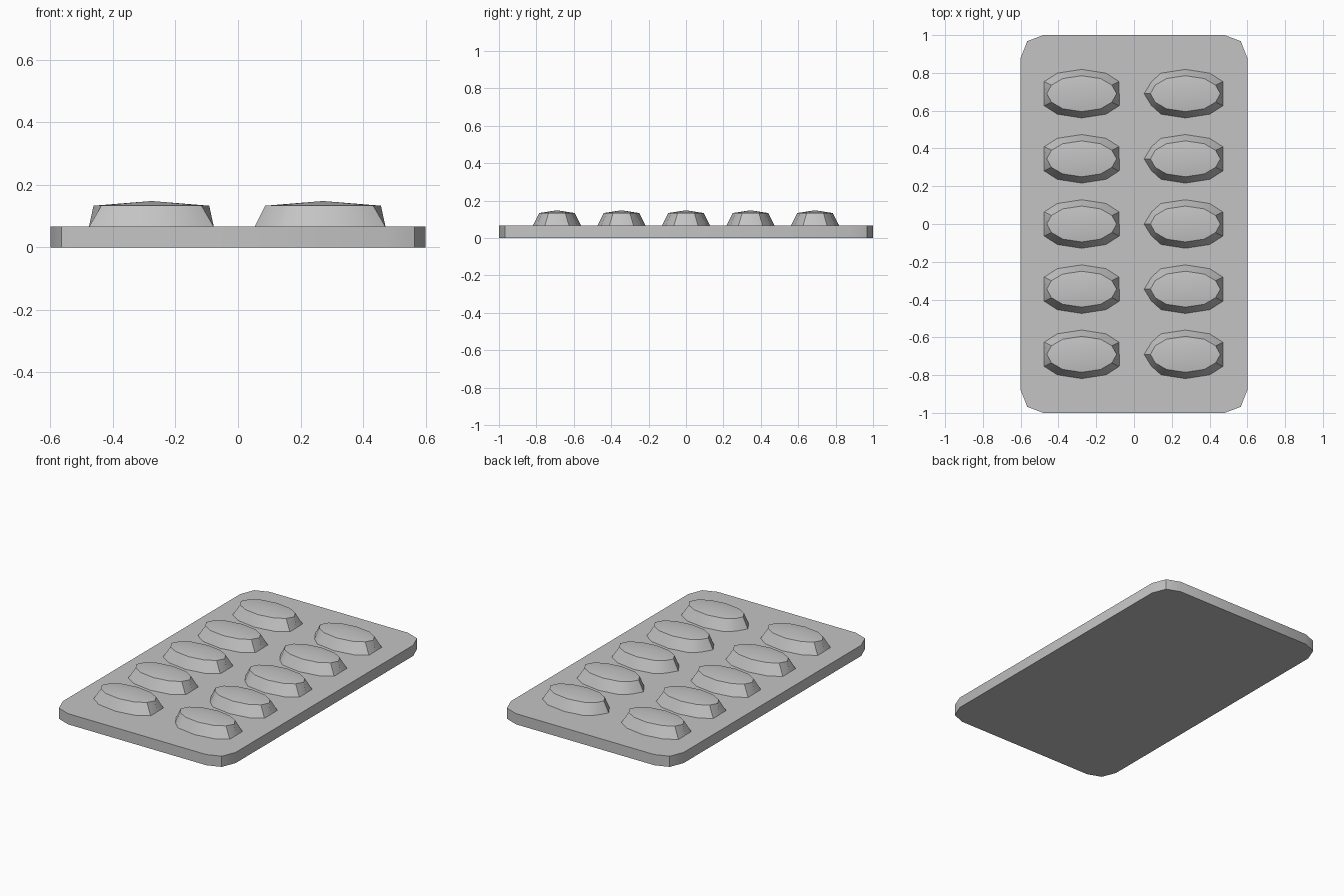
import bpy, bmesh

if "Cube" in bpy.data.objects:
    bpy.data.objects.remove(bpy.data.objects["Cube"])

grey = bpy.data.materials.new("foil_grey")
grey.diffuse_color = (0.55, 0.55, 0.55, 1)
grey.use_nodes = True
grey.node_tree.nodes["Principled BSDF"].inputs["Base Color"].default_value = grey.diffuse_color


def make_object(name, bm):
    bmesh.ops.recalc_face_normals(bm, faces=bm.faces)
    mesh = bpy.data.meshes.new(name)
    bm.to_mesh(mesh)
    bm.free()
    mesh.materials.append(grey)
    obj = bpy.data.objects.new(name, mesh)
    bpy.context.collection.objects.link(obj)
    bpy.ops.object.select_all(action='DESELECT')
    obj.select_set(True)
    bpy.context.view_layer.objects.active = obj
    bpy.ops.object.shade_smooth_by_angle(angle=0.5)
    return obj


def bridge(bm, low, high):
    n = len(low)
    for i in range(n):
        j = (i + 1) % n
        bm.faces.new((low[i], low[j], high[j], high[i]))


def mirror_loop(quarter):
    """Full counter-clockwise outline from a first-quadrant one."""
    half = quarter + [(-x, y) for x, y in reversed(quarter)]
    full = half + [(x, -y) for x, y in reversed(half)]
    return list(dict.fromkeys((x + 0.0, y + 0.0) for x, y in full))


# backing card with cut, rounded corners
def card():
    bm = bmesh.new()
    outline = mirror_loop([(0.6, 0.88), (0.565, 0.968), (0.48, 1.0)])
    low = [bm.verts.new((x, y, 0)) for x, y in outline]
    high = [bm.verts.new((x, y, 0.067)) for x, y in outline]
    bridge(bm, low, high)
    bm.faces.new(low)
    bm.faces.new(high)
    make_object("backing_card", bm)


# raised oval blister: sloped wall and shallow domed cap
BASE = mirror_loop([(0.2, 0), (0.2, 0.065), (0.13, 0.11), (0, 0.13)])
RIM = mirror_loop([(0.185, 0), (0.16, 0.045), (0.10, 0.08), (0, 0.095)])


def blister(name, cx, cy, pointed):
    bm = bmesh.new()
    base = []
    for x, y in BASE:
        if pointed and x < -0.19:      # inner end runs to a point
            x = -0.22 if abs(y) < 0.01 else -0.18
        base.append(bm.verts.new((cx + x, cy + y, 0.064)))
    rim = [bm.verts.new((cx + x, cy + y, 0.133)) for x, y in RIM]
    bridge(bm, base, rim)
    top = bm.verts.new((cx, cy, 0.148))
    for i in range(len(rim)):
        bm.faces.new((rim[i], rim[(i + 1) % len(rim)], top))
    make_object(name, bm)


card()
for row in range(5):
    y = -0.69 + 0.345 * row
    blister(f"blister_left_{row + 1}", -0.277, y, False)
    blister(f"blister_right_{row + 1}", 0.272, y, True)
